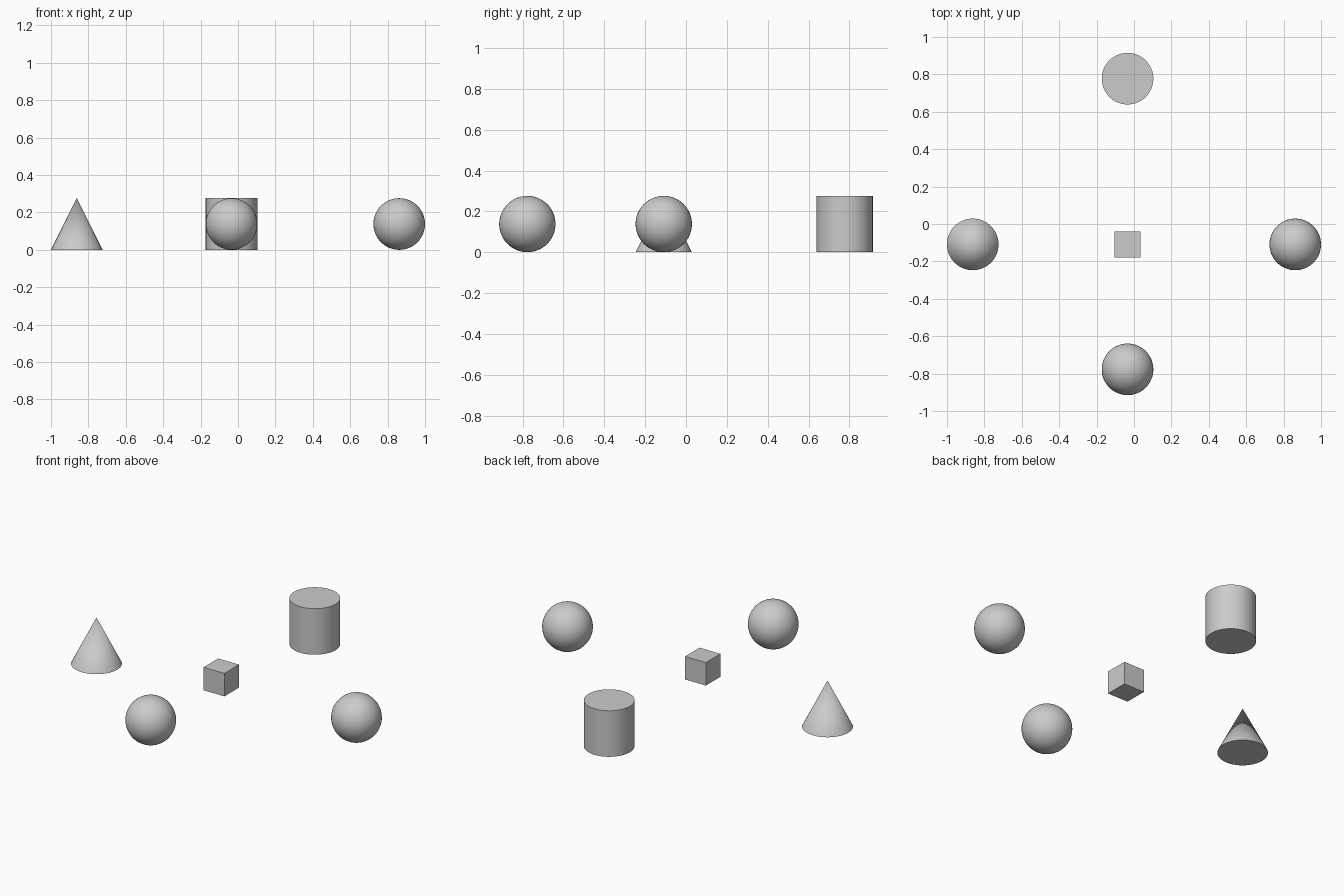
import bpy
import math

if "Cube" in bpy.data.objects:
    bpy.data.objects.remove(bpy.data.objects["Cube"])

R = 2 / 14.5          # shared radius; every large solid is 2R tall
MID_X = -0.0345       # column shared by cylinder, cube and front sphere
MID_Y = -0.109        # row shared by cone, cube and right sphere


def finish(name, smooth=True):
    ob = bpy.context.object
    ob.name = name
    if smooth:
        bpy.ops.object.shade_smooth_by_angle(angle=math.radians(40))
    return ob


# Two matching spheres: right and front
for name, x, y in (("right_sphere", 1 - R, MID_Y), ("front_sphere", MID_X, -0.777)):
    bpy.ops.mesh.primitive_uv_sphere_add(segments=64, ring_count=32, radius=R, location=(x, y, R))
    finish(name)

# Cylinder at the back
bpy.ops.mesh.primitive_cylinder_add(vertices=64, radius=R, depth=2 * R, location=(MID_X, 0.777, R))
finish("back_cylinder")

# Cone on the left
bpy.ops.mesh.primitive_cone_add(vertices=64, radius1=R, radius2=0, depth=2 * R, location=(R - 1, MID_Y, R))
finish("left_cone")

# Small cube floating at mid height in the middle
bpy.ops.mesh.primitive_cube_add(size=R, location=(MID_X, MID_Y, R))
finish("centre_cube", smooth=False)
